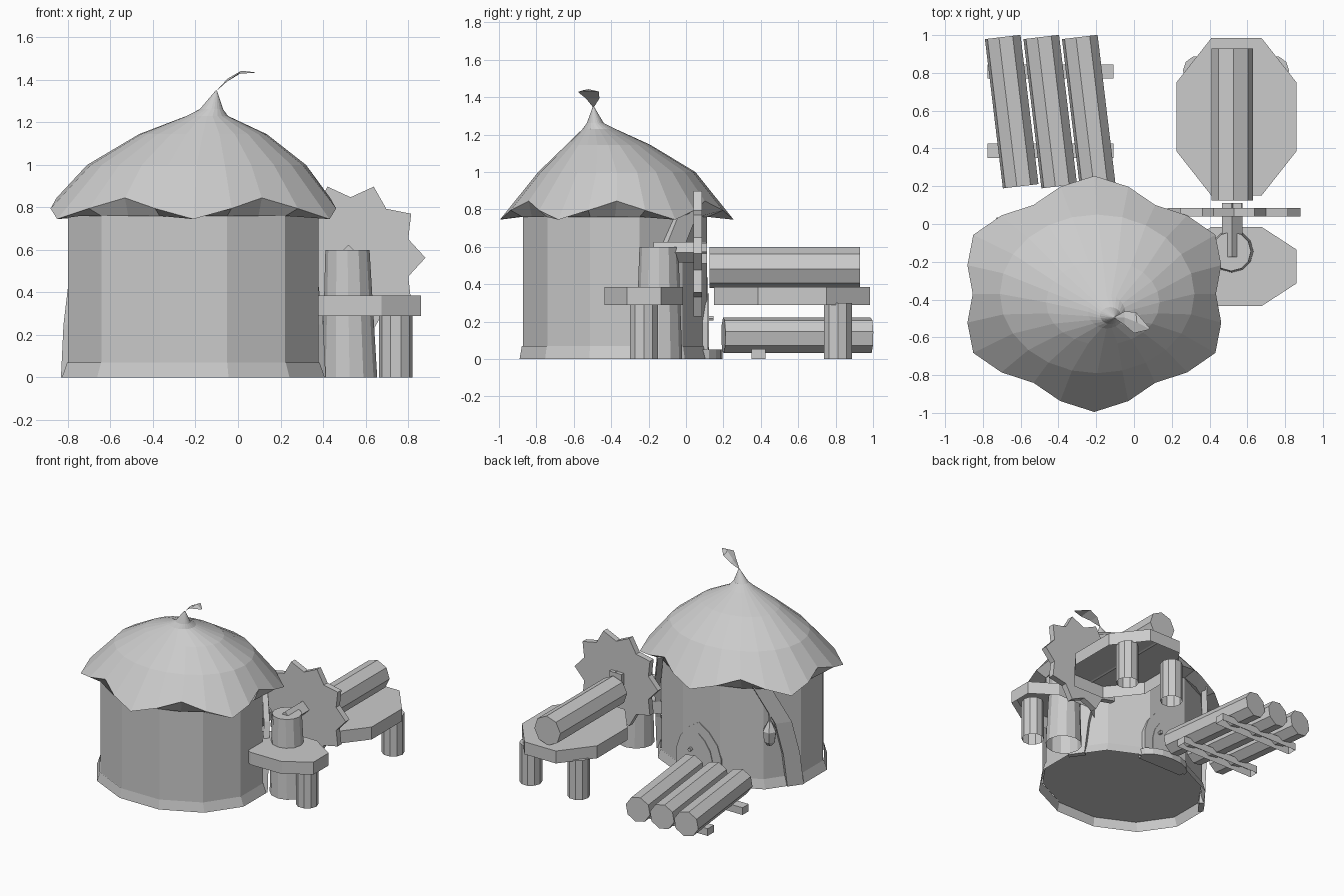
import bpy
import bmesh
from math import sin, cos, pi, radians
from mathutils import Vector

cube = bpy.data.objects.get("Cube")
if cube:
    bpy.data.objects.remove(cube, do_unlink=True)

GREY = (0.6, 0.6, 0.6, 1)
grey = bpy.data.materials.new("plain_grey")
grey.diffuse_color = GREY
grey.use_nodes = True
grey.node_tree.nodes["Principled BSDF"].inputs["Base Color"].default_value = GREY


def loft(name, rings, start_cap=True, end_cap=True):
    """Skin a list of equal-length point rings."""
    bm = bmesh.new()
    loops = [[bm.verts.new(p) for p in ring] for ring in rings]
    n = len(loops[0])
    for a, b in zip(loops, loops[1:]):
        for i in range(n):
            j = (i + 1) % n
            bm.faces.new((a[i], a[j], b[j], b[i]))
    if start_cap:
        bm.faces.new(loops[0])
    if end_cap:
        bm.faces.new(loops[-1])
    bmesh.ops.remove_doubles(bm, verts=bm.verts, dist=1e-5)
    bmesh.ops.recalc_face_normals(bm, faces=bm.faces)
    mesh = bpy.data.meshes.new(name)
    bm.to_mesh(mesh)
    bm.free()
    mesh.materials.append(grey)
    obj = bpy.data.objects.new(name, mesh)
    bpy.context.collection.objects.link(obj)
    return obj


def ring(x, y, z, rx, ry, n, turn=0.0):
    return [(x + rx * cos(turn + 2 * pi * i / n), y + ry * sin(turn + 2 * pi * i / n), z)
            for i in range(n)]


def rod(name, start, end, r, n, turn=0.0):
    """Straight n-sided rod between two points."""
    a, b = Vector(start), Vector(end)
    q = (b - a).to_track_quat('Z', 'Y')
    section = [q @ Vector(p) for p in ring(0, 0, 0, r, r, n, turn)]
    return loft(name, [[c + p for p in section] for c in (a, b)])


def slab(name, outline, z0, z1, bottom=True):
    return loft(name, [[(x, y, z) for x, y in outline] for z in (z0, z1)], start_cap=bottom)


def rect(x0, x1, y0, y1):
    return [(x0, y0), (x1, y0), (x1, y1), (x0, y1)]


# Hut: twelve-sided wall with a raised floor, and an open flared footing
HX, HY = -0.21, -0.38
TURN = radians(15)
loft("hut_wall", [ring(HX, HY, z, 0.61, 0.51, 12, TURN) for z in (0.065, 0.78)])
loft("hut_footing", [ring(HX, HY, 0, 0.64, 0.528, 12, TURN),
                     ring(HX, HY, 0.07, 0.615, 0.515, 12, TURN)], False, False)

# Thatched roof: soffit, scalloped rim, rings drifting towards the bent tip
START = radians(30)
rim = []
for i in range(24):
    a = START + 2 * pi * i / 24
    f, z = ((1, 0.745), (0.94, 0.795), (0.87, 0.845), (0.94, 0.795))[i % 4]
    rim.append((HX + 0.74 * f * cos(a), -0.37 + 0.625 * f * sin(a), z))
roof = [ring(HX, HY, 0.76, 0.613, 0.513, 24, START), rim]
for x, y, z, rx, ry in ((-0.195, -0.37, 1.0, 0.515, 0.42),
                        (-0.165, -0.415, 1.145, 0.30, 0.225),
                        (-0.145, -0.465, 1.23, 0.098, 0.088),
                        (-0.125, -0.485, 1.262, 0.055, 0.045),
                        (-0.102, -0.495, 1.35, 0.003, 0.003)):
    roof.append(ring(x, y, z, rx, ry, 24, START))
loft("thatched_roof", roof)

# Curled leaf on the tip
loft("roof_leaf", [
    [(-0.105, -0.495, 1.345), (-0.10, -0.49, 1.35), (-0.10, -0.50, 1.35)],
    [(-0.05, -0.495, 1.405), (-0.05, -0.463, 1.393), (-0.05, -0.535, 1.393)],
    [(0.015, -0.52, 1.443), (0.01, -0.466, 1.43), (0.0, -0.578, 1.428)],
    [(0.08, -0.555, 1.436), (0.082, -0.55, 1.434), (0.078, -0.56, 1.434)]])


# Pointed-arch door and frame on the back wall
DX = -0.19


def arch(name, half, height, y0, y1):
    prof = [(-1, 0), (-1, 0.45), (-0.82, 0.68), (-0.45, 0.87), (0, 1),
            (0.45, 0.87), (0.82, 0.68), (1, 0.45), (1, 0)]
    return loft(name, [[(DX + half * u, y, height * v) for u, v in prof] for y in (y0, y1)])


arch("door_frame", 0.19, 0.435, 0.05, 0.118)
arch("door_panel", 0.12, 0.35, 0.08, 0.123)
rod("door_knob", (-0.13, 0.12, 0.218), (-0.13, 0.148, 0.218), 0.014, 6)
slab("door_step", [(DX + 0.21 * cos(pi * i / 8), 0.08 + 0.115 * sin(pi * i / 8))
                   for i in range(9)], 0, 0.05)

# Bent plank props under the roof, one on each side of the back
for side, label in ((-1, "right"), (1, "left")):
    rings = []
    for dx, y, z in ((0.42, 0.01, 0.80), (0.53, -0.11, 0.5), (0.56, -0.165, 0.25),
                     (0.572, -0.195, 0)):
        rings.append([(HX + side * (dx + 0.035 * s + 0.016 * t), y - 0.049 * s + 0.012 * t, z)
                      for s, t in ((-1, -1), (1, -1), (1, 1), (-1, 1))])
    loft("roof_prop_" + label, rings)

# Hanging lantern
LX, LY = -0.70, -0.01
loft("lantern", [ring(LX, LY, z, r, r, 6) for z, r in
                 ((0.35, 0.02), (0.38, 0.042), (0.46, 0.052), (0.49, 0.035), (0.53, 0.014))])
rod("lantern_hook", (LX, LY, 0.52), (-0.68, -0.04, 0.62), 0.008, 4)

# Two eight-sided work tables, open underneath, on open legs
TX = 0.5425


def table(name, y0, y1, inset):
    half, short = 0.3175, 0.1325
    slab(name, [(TX + x, y) for x, y in (
        (half, y0 + inset), (half, y1 - inset), (short, y1), (-short, y1),
        (-half, y1 - inset), (-half, y0 + inset), (-short, y0), (short, y0))],
        0.29, 0.385, False)


table("front_table", -0.435, -0.015, 0.12)
table("rear_table", 0.15, 0.985, 0.235)
for name, x, y in (("front_table_leg", 0.742, -0.225), ("rear_table_leg_left", 0.742, 0.812),
                   ("rear_table_leg_right", 0.338, 0.812)):
    loft(name, [ring(x, y, z, 0.079, 0.079, 10) for z in (0, 0.3)], False)

# Tapered post carrying the saw axle
loft("axle_post", [ring(0.525, -0.145, 0, 0.13, 0.125, 12),
                   ring(0.515, -0.145, 0.6, 0.104, 0.104, 12)], False)
rod("saw_axle", (0.52, -0.175, 0.57), (0.52, 0.11, 0.57), 0.055, 4)
slab("axle_collar", rect(0.465, 0.57, 0.085, 0.112), 0.51, 0.62)

# Ten-toothed saw blade
blade = []
for i in range(20):
    r = 0.285 if i % 2 else 0.352
    blade.append((0.53 + r * cos(pi * i / 10), 0.563 + r * sin(pi * i / 10)))
loft("saw_blade", [[(x, y, z) for x, z in blade] for y in (0.04, 0.085)])

# Log being cut
rod("table_log", (0.52, 0.125, 0.49), (0.52, 0.93, 0.49), 0.11, 8, radians(4))

# Log pile on two bearers
for i in range(3):
    x = -0.695 + 0.204 * i
    rod(f"stacked_log_{i + 1}", (x, 0.99, 0.126), (x + 0.095, 0.20, 0.126), 0.097, 8,
        radians(12))
for name, y in (("front_bearer", 0.35), ("rear_bearer", 0.77)):
    slab(name, rect(-0.775, -0.108, y, y + 0.075), 0, 0.055, False)
